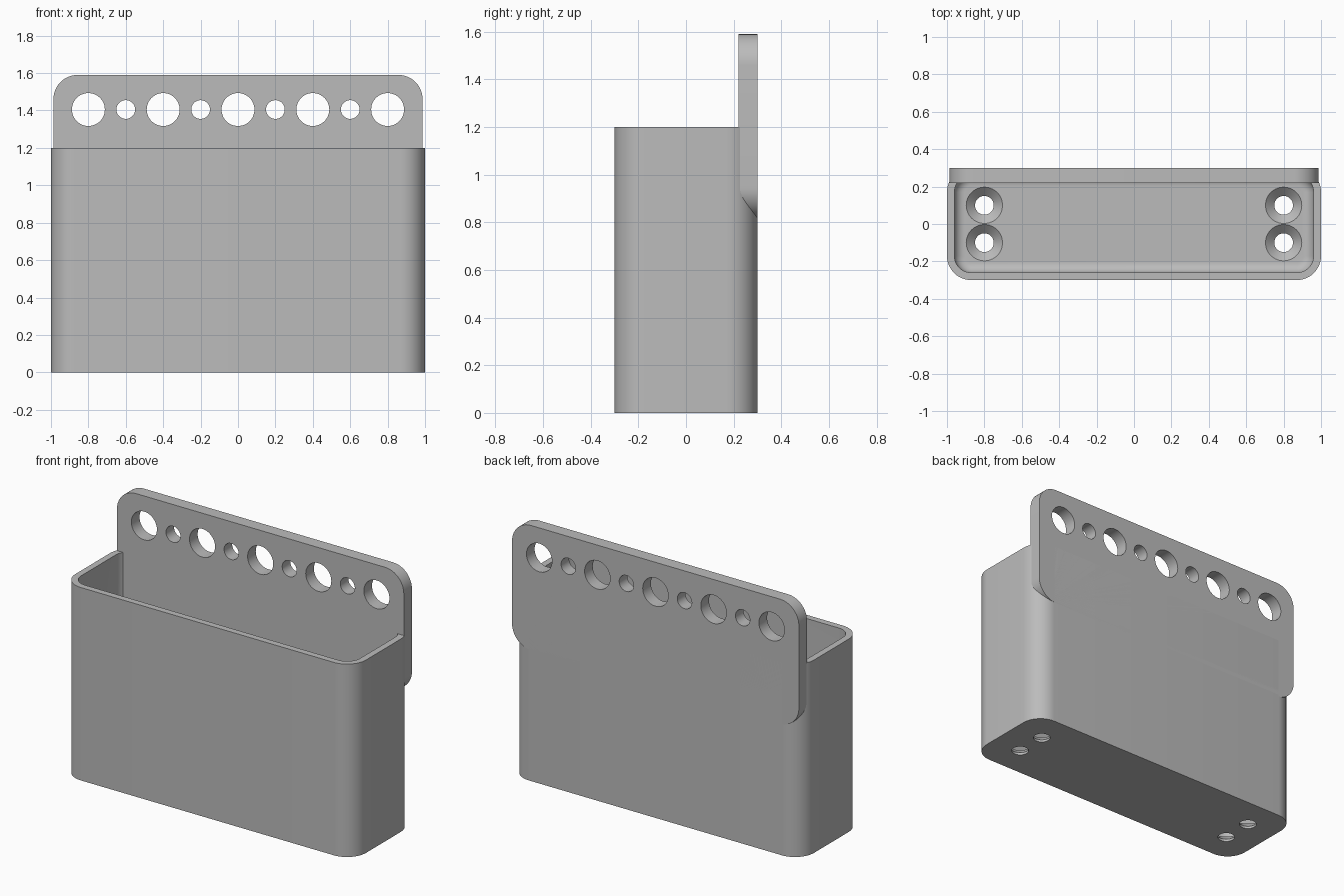
import bpy, bmesh, math
from mathutils import Vector

if "Cube" in bpy.data.objects:
    bpy.data.objects.remove(bpy.data.objects["Cube"], do_unlink=True)

grey = bpy.data.materials.new("plain grey")
grey.use_nodes = True
colour = (0.5, 0.5, 0.5, 1)
grey.diffuse_color = colour
grey.node_tree.nodes["Principled BSDF"].inputs["Base Color"].default_value = colour


def rounded_outline(hx, hy, r, steps=12):
    """Outline of a rounded rectangle, counter-clockwise."""
    points = []
    for i, (sx, sy) in enumerate([(1, 1), (-1, 1), (-1, -1), (1, -1)]):
        for k in range(steps + 1):
            a = (i + k / steps) * math.pi / 2
            points.append((sx * (hx - r) + r * math.cos(a),
                           sy * (hy - r) + r * math.sin(a)))
    return points


def circle(r, cx=0, cy=0, steps=48):
    turns = [2 * math.pi * k / steps for k in range(steps)]
    return [(cx + r * math.cos(a), cy + r * math.sin(a)) for a in turns]


def loft(name, rings, place=lambda x, y, h: (x, y, h)):
    """Closed solid through (outline, height) rings."""
    bm = bmesh.new()
    loops = [[bm.verts.new(place(x, y, h)) for x, y in pts] for pts, h in rings]
    for low, high in zip(loops, loops[1:]):
        n = len(low)
        for i in range(n):
            j = (i + 1) % n
            bm.faces.new((low[i], low[j], high[j], high[i]))
    bm.faces.new(loops[0][::-1])
    bm.faces.new(loops[-1])
    bmesh.ops.recalc_face_normals(bm, faces=bm.faces)
    mesh = bpy.data.meshes.new(name)
    bm.to_mesh(mesh)
    bm.free()
    mesh.materials.append(grey)
    obj = bpy.data.objects.new(name, mesh)
    bpy.context.collection.objects.link(obj)
    return obj


def finish(obj, cutters):
    """Cut the openings, then shade."""
    bpy.ops.object.select_all(action="DESELECT")
    bpy.context.view_layer.objects.active = obj
    obj.select_set(True)
    for cutter in cutters:
        cutter.hide_render = True
        mod = obj.modifiers.new("cut", "BOOLEAN")
        mod.operation, mod.solver, mod.object = "DIFFERENCE", "EXACT", cutter
        bpy.ops.object.modifier_apply(modifier=mod.name)
        bpy.data.objects.remove(cutter, do_unlink=True)
    bpy.ops.object.shade_smooth_by_angle(angle=math.radians(30))


# Tall open pocket with rounded corners
RIM, FLOOR, FILLET = 1.2, 0.06, 0.055
outer = rounded_outline(1, 0.3, 0.13)
pocket = loft("pocket", [(outer, 0), (outer, RIM)])

# Inner cavity, filleted where the walls meet the floor
rings = []
for k in range(9):
    a = k / 8 * math.pi / 2
    inset = FILLET * (1 - math.sin(a))
    rings.append((rounded_outline(0.96 - inset, 0.26 - inset, 0.09 - inset),
                  FLOOR + FILLET * (1 - math.cos(a))))
rings.append((rounded_outline(0.96, 0.26, 0.09), RIM + 0.1))
cutters = [loft("cavity_cutter", rings)]

# Countersunk drain holes in the floor
for x in (-0.8, 0.8):
    for y in (-0.1, 0.1):
        cutters.append(loft("drain_cutter", [
            (circle(0.05, x, y), -0.1), (circle(0.05, x, y), FLOOR - 0.045),
            (circle(0.097, x, y), FLOOR), (circle(0.097, x, y), FLOOR + 0.03)]))
finish(pocket, cutters)

# Hanging plate on the back
LOW, HIGH, FRONT, BACK = 0.815, 1.59, 0.22, 0.3
mid = (LOW + HIGH) / 2


def upright(x, y, h):
    return Vector((x, h, y + mid))


plate_outline = rounded_outline(0.987, (HIGH - LOW) / 2, 0.13)
plate = loft("hanging_plate", [(plate_outline, FRONT), (plate_outline, BACK)], upright)

# Row of alternating large and small holes
holes = []
for i in range(-4, 5):
    ring = circle(0.088 if i % 2 == 0 else 0.05, i * 0.2, 1.405 - mid)
    holes.append(loft("hole_cutter", [(ring, FRONT - 0.1), (ring, BACK + 0.1)], upright))
finish(plate, holes)
